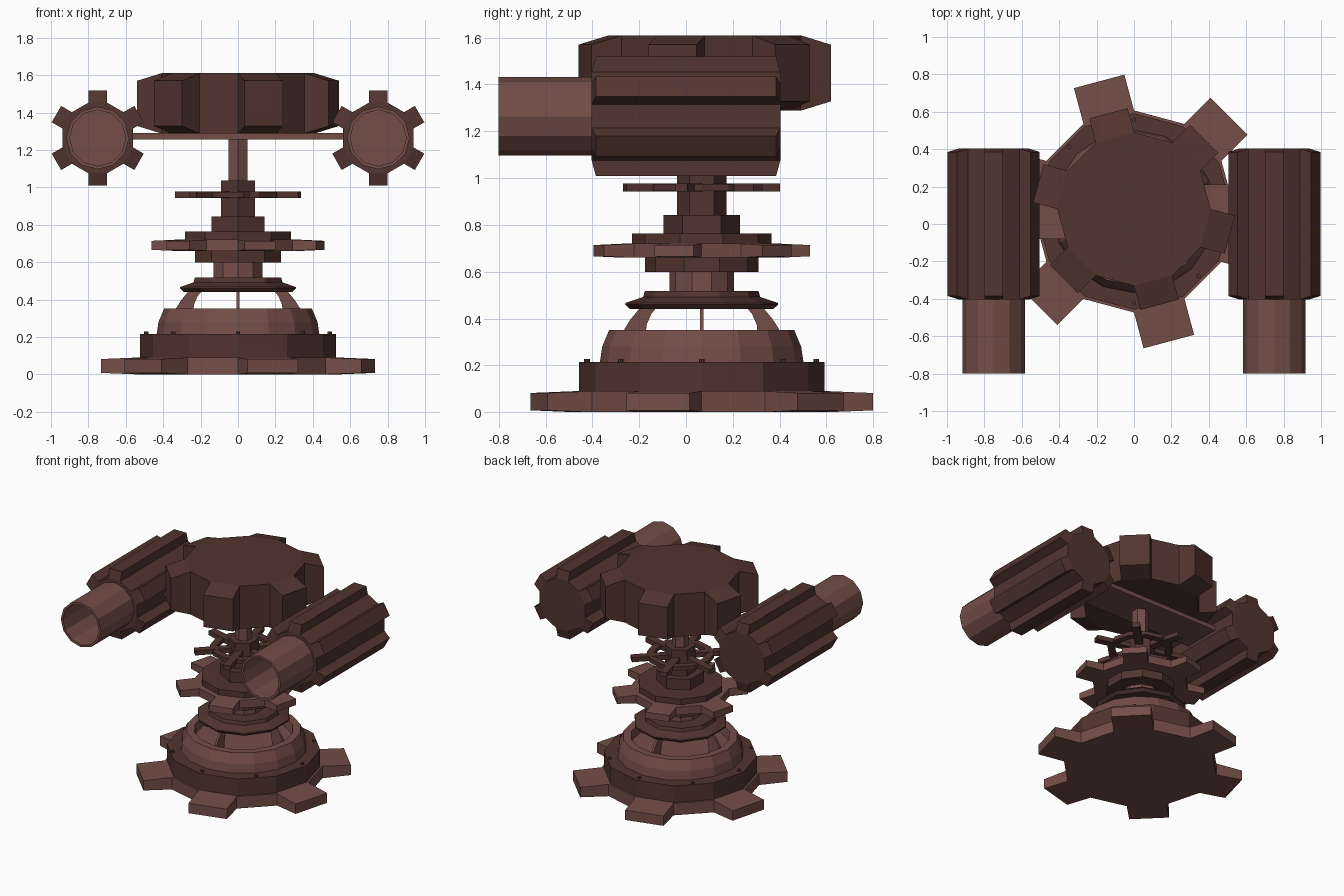
import bpy, bmesh
from math import sin, cos, pi, radians
from mathutils import Matrix, Vector

if "Cube" in bpy.data.objects:
    bpy.data.objects.remove(bpy.data.objects["Cube"])

CY = 0.067  # y of the column axis


def material(name, col):
    m = bpy.data.materials.new(name)
    m.diffuse_color = (*col, 1)
    m.use_nodes = True
    m.node_tree.nodes["Principled BSDF"].inputs["Base Color"].default_value = m.diffuse_color
    return m


DARK = material("dark_brown", (0.085, 0.035, 0.029))
LIGHT = material("light_brown", (0.175, 0.075, 0.064))


def finish(name, bm, mat, loc=(0, CY, 0), rot_x=0):
    bmesh.ops.recalc_face_normals(bm, faces=bm.faces)
    bm.transform(Matrix.Translation(loc) @ Matrix.Rotation(radians(rot_x), 4, 'X'))
    me = bpy.data.meshes.new(name)
    bm.to_mesh(me)
    bm.free()
    me.materials.append(mat)
    ob = bpy.data.objects.new(name, me)
    bpy.context.collection.objects.link(ob)
    return ob


def add_lathe(bm, profile, n, phase=90, closed=False):
    """Revolve (r, z) points; returns the side faces of each strip, in order."""
    rings = []
    for r, z in profile:
        angles = [radians(phase) + 2 * pi * i / n for i in range(n)]
        rings.append([bm.verts.new((r * cos(a), r * sin(a), z)) for a in angles])
    pairs = list(zip(rings, rings[1:]))
    if closed:
        pairs.append((rings[-1], rings[0]))
    else:
        bm.faces.new(rings[0])
        bm.faces.new(rings[-1])
    sides = []
    for a, b in pairs:
        for i in range(n):
            j = (i + 1) % n
            sides.append(bm.faces.new((a[i], a[j], b[j], b[i])))
    return sides


def add_box(bm, center, size, rot_z=0):
    mtx = (Matrix.Rotation(radians(rot_z), 4, 'Z') @ Matrix.Translation(center)
           @ Matrix.Diagonal((*size, 1)))
    bmesh.ops.create_cube(bm, size=1, matrix=mtx)


def lathe(name, profile, n, mat, phase=90, **kw):
    bm = bmesh.new()
    add_lathe(bm, profile, n, phase)
    return finish(name, bm, mat, **kw)


def gear(name, r, tip, z0, z1, inset, mat, tooth=45, **kw):
    """12-sided prism with every other side pulled out into a tooth."""
    bm = bmesh.new()
    sides = add_lathe(bm, [(r, z0), (r, z1)], 12, tooth - 15)
    bmesh.ops.recalc_face_normals(bm, faces=bm.faces)
    ext = bmesh.ops.extrude_discrete_faces(bm, faces=sides[::2])["faces"]
    for f in ext:
        n = f.calc_center_median()
        n.z = 0
        step = n.normalized() * (tip - r * cos(pi / 12))
        mid = (z0 + z1) / 2
        for v in f.verts:
            v.co += step
            v.co.z += inset if v.co.z < mid else -inset
    return finish(name, bm, mat, **kw)


# base
gear("base_gear", 0.54, 0.72, 0, 0.09, 0.008, LIGHT)
lathe("base_drum", [(0.525, 0.085), (0.525, 0.215)], 12, DARK)
lathe("dome_ring", [(0.437, 0.2), (0.425, 0.28), (0.395, 0.352), (0.34, 0.352), (0.33, 0.29)], 16, LIGHT)
bm = bmesh.new()
for i in range(8):
    a = i * pi / 4
    mtx = Matrix.Translation((0.49 * cos(a), 0.49 * sin(a), 0.217))
    bmesh.ops.create_cone(bm, cap_ends=True, segments=8, radius1=0.012, radius2=0.012,
                          depth=0.022, matrix=mtx)
finish("base_bolts", bm, DARK)

# four thin curved ribs carrying the column
bm = bmesh.new()
RIB = [(0.345, 0.28), (0.33, 0.355), (0.305, 0.395), (0.26, 0.45),
       (0.19, 0.45), (0.215, 0.42), (0.235, 0.375), (0.245, 0.28)]
for i in range(4):
    rot = Matrix.Rotation(i * pi / 2, 3, 'Z')
    a, b = ([bm.verts.new(rot @ Vector((r, s, z))) for r, z in RIB] for s in (-0.008, 0.008))
    bm.faces.new(a)
    bm.faces.new(b)
    for k in range(len(RIB)):
        j = (k + 1) % len(RIB)
        bm.faces.new((a[k], a[j], b[j], b[k]))
finish("ribs", bm, LIGHT)

# column
lathe("flange", [(0.305, 0.44), (0.327, 0.46), (0.325, 0.467), (0.25, 0.492), (0.243, 0.517)], 10, DARK)
lathe("lower_neck", [(0.137, 0.51), (0.137, 0.605)], 10, LIGHT)
lathe("gear_support", [(0.243, 0.598), (0.243, 0.665)], 10, DARK)
gear("middle_gear", 0.335, 0.455, 0.66, 0.72, 0.006, LIGHT)
lathe("gear_cap", [(0.298, 0.715), (0.298, 0.763)], 10, DARK)
lathe("hex_step", [(0.163, 0.76), (0.163, 0.843)], 6, DARK)
lathe("hex_neck", [(0.105, 0.84), (0.105, 1.037)], 6, DARK)
lathe("shaft", [(0.058, 1.03), (0.058, 1.27)], 6, LIGHT)

# spoked wheel
bm = bmesh.new()
add_lathe(bm, [(0.18, 0.945), (0.23, 0.945), (0.23, 0.975), (0.18, 0.975)], 12, 30, closed=True)
for i in range(6):
    add_box(bm, (0.21, 0, 0.96), (0.26, 0.055, 0.034), 45 + 60 * i)
finish("spoked_wheel", bm, DARK)

# head
bm = bmesh.new()
add_box(bm, (0, 0.065, 1.273), (1.14, 0.29, 0.034))
finish("cross_plate", bm, LIGHT, loc=(0, 0, 0))
gear("head_gear", 0.41, 0.53, 1.288, 1.61, 0.04, DARK, loc=(0, 0.08, 0))

# guns
for side, x in (("left", -0.75), ("right", 0.75)):
    gear(side + "_gun_drum", 0.195, 0.255, -0.403, 0.403, 0.018, DARK, tooth=90,
         loc=(x, 0, 1.264), rot_x=90)
    lathe(side + "_gun_barrel", [(0.15, 0.41), (0.15, 0.8), (0.1675, 0.8), (0.1675, 0.39)], 12,
          LIGHT, loc=(x, 0, 1.264), rot_x=90)
